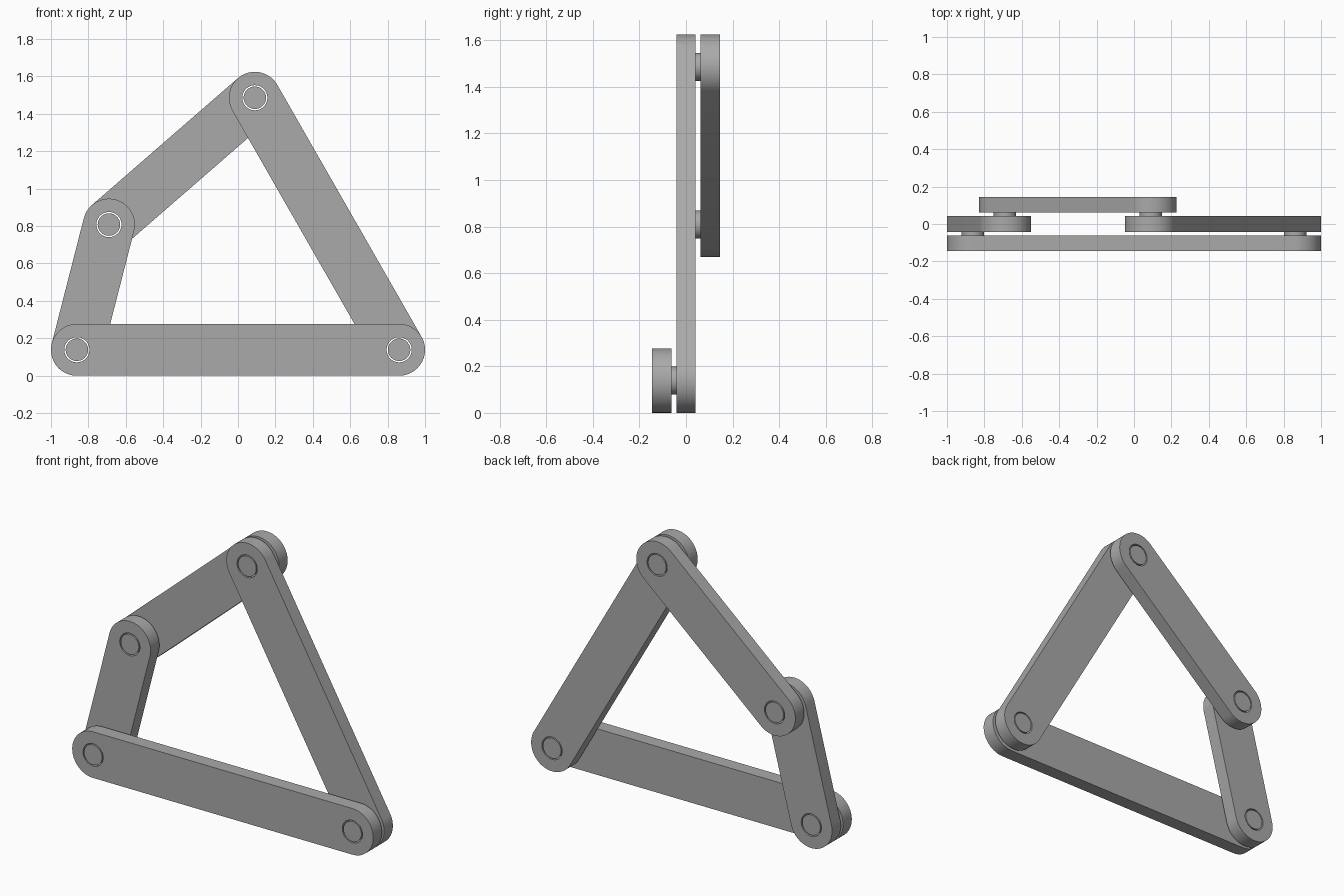
import bpy
import bmesh
import math
from mathutils import Vector

cube = bpy.data.objects.get("Cube")
if cube:
    bpy.data.objects.remove(cube, do_unlink=True)

BAR_R, HOLE_R, PIN_R = 0.1385, 0.067, 0.06
THICK, PITCH = 0.083, 0.1037
SEGS = 64

metal = bpy.data.materials.new("plain grey")
metal.use_nodes = True
GREY = (0.4, 0.4, 0.4, 1.0)
metal.diffuse_color = GREY
metal.node_tree.nodes["Principled BSDF"].inputs["Base Color"].default_value = GREY


def arc(centre, radius, start, sweep, count):
    """Points along an arc in the xz plane."""
    return [centre + radius * Vector((math.cos(start + sweep * i / count), 0,
                                      math.sin(start + sweep * i / count)))
            for i in range(count + 1)]


def plate(name, loops, y_front, depth):
    """Fill closed outlines (inner ones become holes) and extrude them back."""
    bm = bmesh.new()
    edges = []
    for points in loops:
        verts = [bm.verts.new((p.x, y_front, p.z)) for p in points]
        edges += [bm.edges.new((v, verts[i - 1])) for i, v in enumerate(verts)]
    bmesh.ops.triangle_fill(bm, edges=edges, use_beauty=True, normal=(0, -1, 0))
    caps = bmesh.ops.extrude_face_region(bm, geom=bm.faces[:], use_keep_orig=True)
    bmesh.ops.translate(bm, vec=(0, depth, 0),
                        verts=[g for g in caps["geom"] if isinstance(g, bmesh.types.BMVert)])
    bmesh.ops.recalc_face_normals(bm, faces=bm.faces[:])
    mesh = bpy.data.meshes.new(name)
    bm.to_mesh(mesh)
    bm.free()
    mesh.materials.append(metal)
    obj = bpy.data.objects.new(name, mesh)
    bpy.context.collection.objects.link(obj)
    bpy.ops.object.select_all(action="DESELECT")
    obj.select_set(True)
    bpy.context.view_layer.objects.active = obj
    bpy.ops.object.shade_smooth_by_angle(angle=math.radians(30))


def circle(centre, radius):
    return arc(centre, radius, 0, math.tau, SEGS)[:-1]


def link_bar(name, a, b, layer):
    """Round-ended bar with a clearance hole at each pivot."""
    d = b - a
    turn = math.atan2(d.z, d.x)
    outline = (arc(b, BAR_R, turn - math.pi / 2, math.pi, SEGS // 2)
               + arc(a, BAR_R, turn + math.pi / 2, math.pi, SEGS // 2))
    plate(name, [outline, circle(a, HOLE_R), circle(b, HOLE_R)],
          layer * PITCH - THICK / 2, THICK)


# Pivot positions
base_right = Vector((-0.8615, 0, BAR_R))
base_left = Vector((0.8615, 0, BAR_R))
elbow = Vector((-0.69, 0, 0.808))
apex = Vector((0.09, 0, 1.486))

# Bars, layered front to back
link_bar("ground_bar", base_right, base_left, -1)
link_bar("crank_bar", base_right, elbow, 0)
link_bar("rocker_bar", base_left, apex, 0)
link_bar("coupler_bar", elbow, apex, 1)

# Loose pins, each spanning two neighbouring layers
for name, pivot, layer in (("base_right_pin", base_right, -1), ("base_left_pin", base_left, -1),
                           ("elbow_pin", elbow, 0), ("apex_pin", apex, 0)):
    plate(name, [circle(pivot, PIN_R)], layer * PITCH - THICK / 2, PITCH + THICK)
